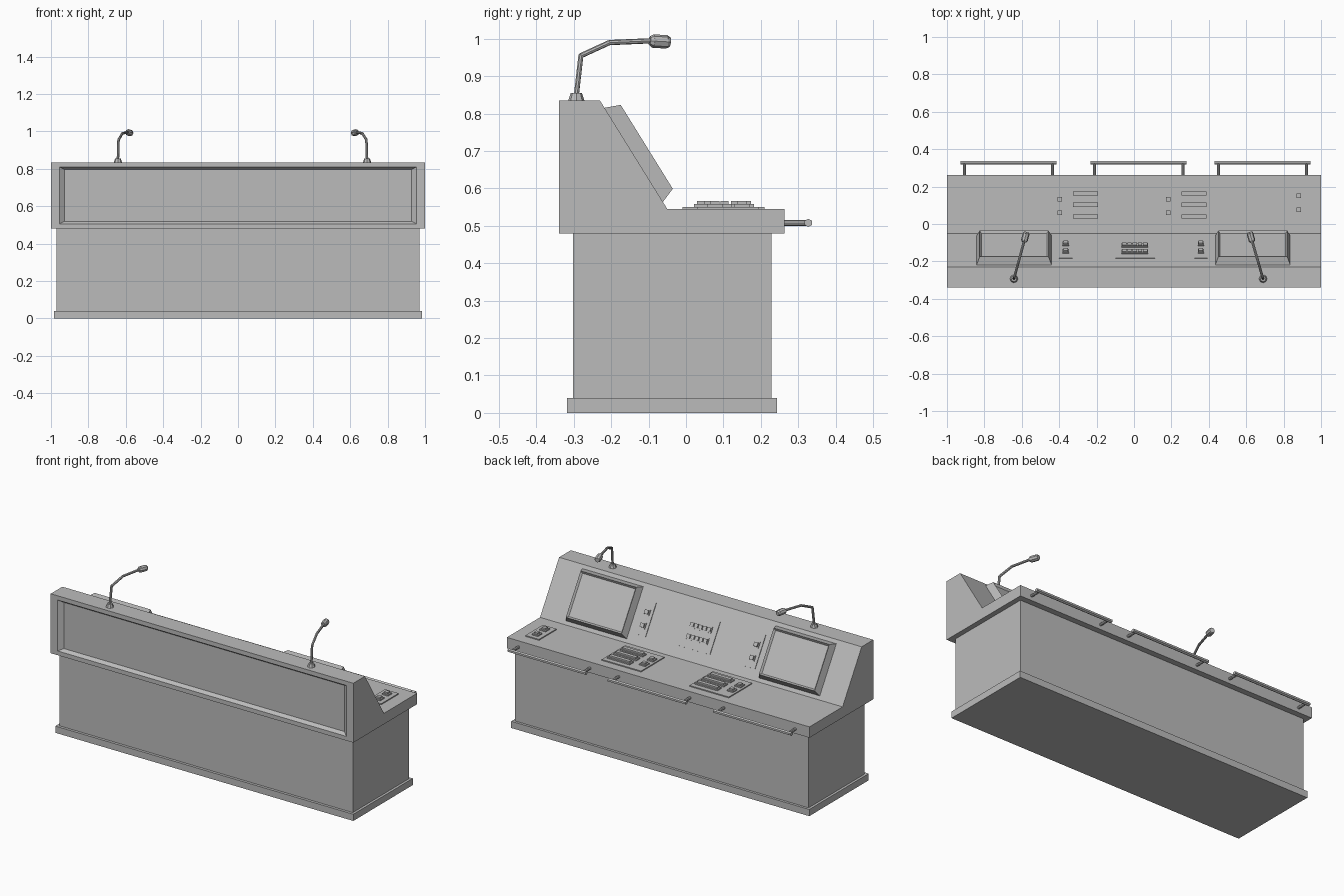
import bpy
import bmesh
from math import radians
from mathutils import Matrix, Vector

cube = bpy.data.objects.get("Cube")
if cube:
    bpy.data.objects.remove(cube, do_unlink=True)

# Single painted grey
grey = bpy.data.materials.new("plain_grey")
grey.use_nodes = True
grey.diffuse_color = (0.5, 0.5, 0.5, 1)
grey.node_tree.nodes["Principled BSDF"].inputs["Base Color"].default_value = (0.5, 0.5, 0.5, 1)

# Sloped panel frame: x across, y down the slope, z outward
down = Vector((0, 0.18, -0.29)).normalized()
out = Vector((1, 0, 0)).cross(down)
SLOPE = Matrix((Vector((1, 0, 0)), down, out)).transposed().to_4x4()
SLOPE.translation = (0, -0.23, 0.835)
FLAT = Matrix.Identity(4)


def finish(bm, name, frame=FLAT):
    bmesh.ops.recalc_face_normals(bm, faces=bm.faces)
    bm.transform(frame)
    mesh = bpy.data.meshes.new(name)
    bm.to_mesh(mesh)
    bm.free()
    mesh.materials.append(grey)
    obj = bpy.data.objects.new(name, mesh)
    bpy.context.scene.collection.objects.link(obj)
    return obj


def add_block(bm, x, y, z, taper=0.0):
    """Box from (low, high) ranges, its top shrunk by taper; returns the top face."""
    rings = []
    for level, t in ((z[0], 0), (z[1], taper)):
        rings.append([bm.verts.new(p) for p in (
            (x[0] + t, y[0] + t, level), (x[1] - t, y[0] + t, level),
            (x[1] - t, y[1] - t, level), (x[0] + t, y[1] - t, level))])
    low, high = rings
    bm.faces.new(low[::-1])
    for i in range(4):
        j = (i + 1) % 4
        bm.faces.new((low[i], low[j], high[j], high[i]))
    return bm.faces.new(high)


def block(name, x, y, z, frame=FLAT):
    bm = bmesh.new()
    add_block(bm, x, y, z)
    return finish(bm, name, frame)


def around(c, half):
    return (c - half, c + half)


def add_rod(bm, a, b, r1, r2=None, sides=8):
    a, b = Vector(a), Vector(b)
    d = b - a
    frame = Matrix.Translation((a + b) / 2) @ d.to_track_quat('Z', 'Y').to_matrix().to_4x4()
    bmesh.ops.create_cone(bm, cap_ends=True, segments=sides, radius1=r1,
                          radius2=r1 if r2 is None else r2, depth=d.length, matrix=frame)


# Plinth and cabinet
block("plinth", (-0.985, 0.985), (-0.318, 0.243), (0, 0.04))
block("cabinet", (-0.97, 0.97), (-0.302, 0.228), (0.04, 0.48))

# Console top: extruded side profile with a recessed front panel
bm = bmesh.new()
profile = [(-0.34, 0.48), (0.263, 0.48), (0.263, 0.545),
           (-0.05, 0.545), (-0.23, 0.835), (-0.34, 0.835)]
side = bm.faces.new([bm.verts.new((-1, y, z)) for y, z in profile])
ext = bmesh.ops.extrude_face_region(bm, geom=[side])
for v in ext["geom"]:
    if isinstance(v, bmesh.types.BMVert):
        v.co.x = 1
bmesh.ops.recalc_face_normals(bm, faces=bm.faces)
front = min(bm.faces, key=lambda f: f.calc_center_median().y)
bmesh.ops.inset_individual(bm, faces=[front], thickness=0.036)
for v in front.verts:
    v.co.x *= 0.98
bmesh.ops.inset_individual(bm, faces=[front], thickness=0.02, depth=-0.02)
for v in front.verts:
    v.co.x *= 0.985
finish(bm, "console_top")

# Monitors on the slope, with tapered housings and sunken screens
for label, cx in (("right", -0.641), ("left", 0.635)):
    bm = bmesh.new()
    face = add_block(bm, around(cx, 0.201), (0.022, 0.32), (-0.002, 0.041), 0.017)
    bmesh.ops.inset_individual(bm, faces=[face], thickness=0.021)
    bmesh.ops.inset_individual(bm, faces=[face], thickness=0.013, depth=-0.012)
    finish(bm, label + "_monitor", SLOPE)

# Switch plates beside the monitors
for label, cx in (("right", -0.365), ("left", 0.358)):
    block(label + "_switch_plate", around(cx, 0.035), (0.087, 0.28), (-0.002, 0.004), SLOPE)
    bm = bmesh.new()
    for a in (0.15, 0.225):
        add_block(bm, around(cx, 0.017), around(a, 0.018), (0, 0.009))
        add_block(bm, around(cx, 0.012), around(a, 0.012), (0, 0.019))
    finish(bm, label + "_switches", SLOPE)

# Central key panel on the slope
block("key_plate", (-0.1, 0.113), (0.087, 0.275), (-0.002, 0.004), SLOPE)
bm = bmesh.new()
for a in (0.145, 0.21):
    add_block(bm, (-0.067, 0.075), around(a, 0.018), (0, 0.009))
    for i in range(5):
        add_block(bm, around(-0.052 + i * 0.028, 0.011), around(a, 0.011), (0, 0.016))
finish(bm, "panel_keys", SLOPE)

# Desk control panels: key rows beside a pair of buttons
DESK = 0.545


def add_key(bm, x, y):
    add_block(bm, (x[0] - 0.008, x[1] + 0.008), (y[0] - 0.008, y[1] + 0.008), (DESK, 0.558))
    add_block(bm, x, y, (DESK, 0.567))


for label, cx in (("right", -0.3), ("left", 0.28)):
    block(label + "_desk_plate", around(cx, 0.13), (-0.01, 0.21), (DESK - 0.002, 0.551))
    bm = bmesh.new()
    for y in (0.04, 0.103, 0.163):
        add_key(bm, around(cx + 0.04, 0.067), around(y, 0.011))
    for y in (0.06, 0.132):
        add_key(bm, around(cx - 0.097, 0.012), around(y, 0.012))
    finish(bm, label + "_desk_keys")

block("end_desk_plate", around(0.88, 0.045), (0.03, 0.195), (DESK - 0.002, 0.551))
bm = bmesh.new()
for y in (0.077, 0.15):
    add_key(bm, around(0.88, 0.012), around(y, 0.012))
finish(bm, "end_desk_buttons")

# Grab rails along the operator edge
for label, cx in (("right", -0.671), ("middle", 0.025), ("left", 0.687)):
    bm = bmesh.new()
    add_rod(bm, (cx - 0.257, 0.327, 0.508), (cx + 0.257, 0.327, 0.508), 0.011, sides=6)
    for s in (-1, 1):
        x = cx + s * 0.236
        add_rod(bm, (x, 0.26, 0.508), (x, 0.325, 0.508), 0.008)
    finish(bm, label + "_grab_rail")

# Gooseneck microphones leaning toward the middle
for label, x0, x1 in (("right", -0.642, -0.578), ("left", 0.69, 0.622)):
    def at(y, z):
        return Vector((x0 + (x1 - x0) * (y + 0.293) / 0.235, y, z))

    bm = bmesh.new()
    add_rod(bm, at(-0.293, 0.834), at(-0.293, 0.855), 0.022, 0.015)
    path = [at(-0.293, 0.85), at(-0.281, 0.955), at(-0.205, 0.99), at(-0.09, 0.995)]
    for a, b in zip(path, path[1:]):
        add_rod(bm, a, b, 0.007)
    for p in path[1:3]:
        bmesh.ops.create_icosphere(bm, subdivisions=1, radius=0.007,
                                   matrix=Matrix.Translation(p))
    finish(bm, label + "_microphone_stem")

    bm = bmesh.new()
    add_rod(bm, at(-0.097, 0.995), at(-0.088, 0.994), 0.012, 0.018)
    add_rod(bm, at(-0.088, 0.994), at(-0.052, 0.992), 0.018)
    add_rod(bm, at(-0.052, 0.992), at(-0.044, 0.991), 0.018, 0.014)
    finish(bm, label + "_microphone_head")
